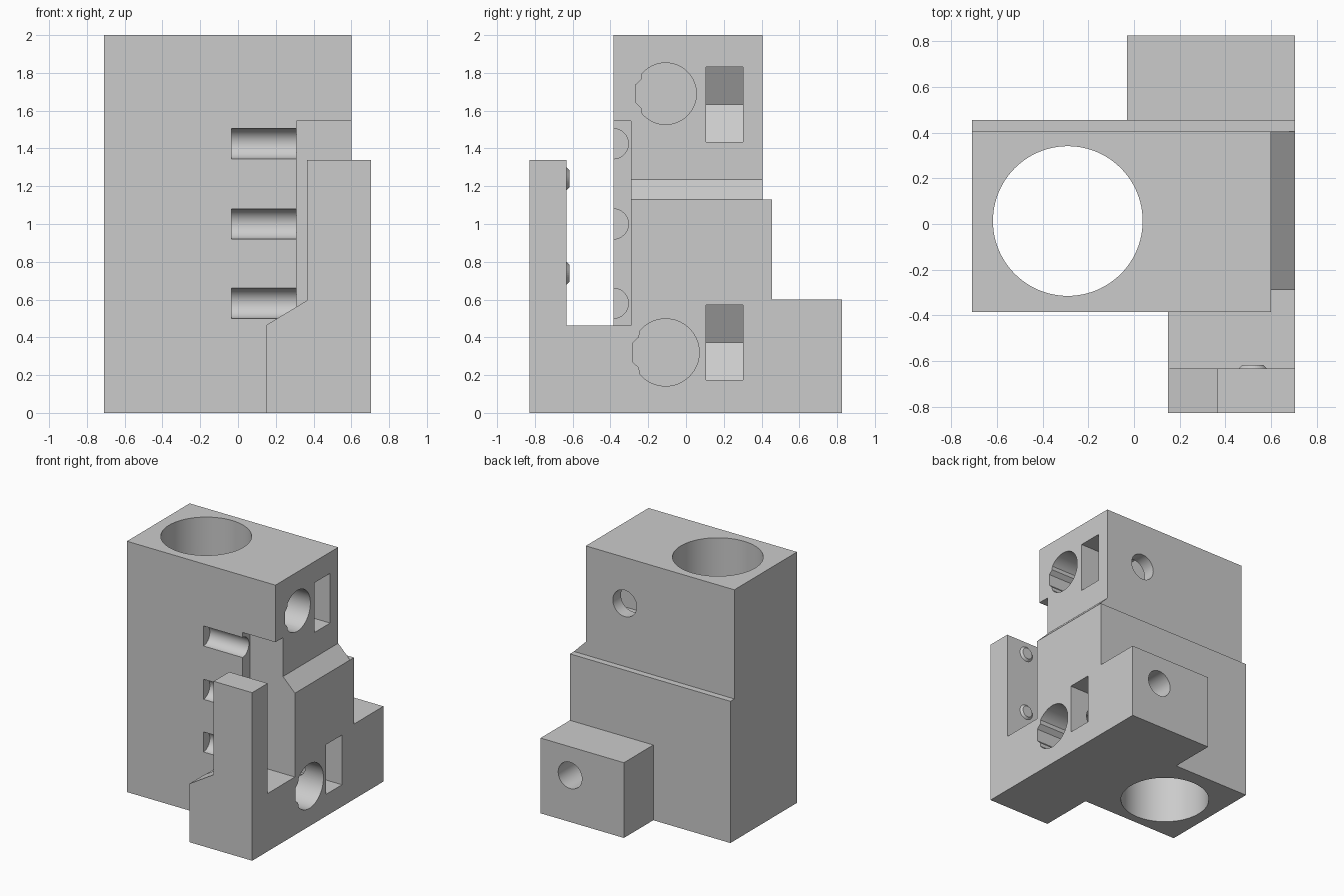
import bpy, bmesh, math
from mathutils import Matrix, Vector

cube = bpy.data.objects.get("Cube")
if cube:
    bpy.data.objects.remove(cube, do_unlink=True)

grey = bpy.data.materials.new("plain grey")
grey.use_nodes = True
COLOUR = (0.6, 0.6, 0.6, 1)
grey.diffuse_color = COLOUR
grey.node_tree.nodes["Principled BSDF"].inputs["Base Color"].default_value = COLOUR


def prism(name, points, axis, start, end):
    """Extrude a flat outline along x, y or z; points hold the other two axes in order."""
    def place(a, b, t):
        return {"x": (t, a, b), "y": (a, t, b), "z": (a, b, t)}[axis]
    bm = bmesh.new()
    face = bm.faces.new([bm.verts.new(place(a, b, start)) for a, b in points])
    ext = bmesh.ops.extrude_face_region(bm, geom=[face])
    moved = [g for g in ext["geom"] if isinstance(g, bmesh.types.BMVert)]
    bmesh.ops.translate(bm, verts=moved, vec=Vector(place(0, 0, end - start)))
    bmesh.ops.recalc_face_normals(bm, faces=bm.faces)
    mesh = bpy.data.meshes.new(name)
    bm.to_mesh(mesh)
    bm.free()
    mesh.materials.append(grey)
    obj = bpy.data.objects.new(name, mesh)
    bpy.context.collection.objects.link(obj)
    return obj


def box(name, x, y, z):
    return prism(name, [(x[0], y[0]), (x[1], y[0]), (x[1], y[1]), (x[0], y[1])], "z", *z)


def ring(a, b, r, sides):
    step = 2 * math.pi / sides
    return [(a + r * math.cos(i * step), b + r * math.sin(i * step)) for i in range(sides)]


def combine(target, tool, operation):
    mod = target.modifiers.new(operation.lower(), "BOOLEAN")
    mod.operation = operation
    mod.solver = "EXACT"
    mod.object = tool
    bpy.context.view_layer.objects.active = target
    bpy.ops.object.modifier_apply(modifier=mod.name)
    bpy.data.objects.remove(tool, do_unlink=True)


def cut(tool):
    tool.hide_render = True
    combine(body, tool, "DIFFERENCE")


# Main block, wider below a sloped shoulder
body = prism("clamp_body", [(-0.71, 0), (0.705, 0), (0.705, 1.13), (0.6, 1.235),
                            (0.6, 2), (-0.71, 2)], "y", -0.385, 0.405)

# Thicker lower back, rear block and front foot
for part in (box("lower_back", (-0.71, 0.705), (0.3, 0.455), (0, 1.13)),
             box("rear_block", (-0.03, 0.705), (0.3, 0.825), (0, 0.6)),
             box("front_foot", (0.15, 0.705), (-0.75, -0.3), (0, 0.462))):
    combine(body, part, "UNION")

# Upright front arm with a sloped step
arm = prism("front_arm", [(0.15, 0), (0.705, 0), (0.705, 1.34), (0.365, 1.34),
                          (0.365, 0.595), (0.15, 0.465)], "y", -0.828, -0.633)
combine(body, arm, "UNION")

# Recess in the front right corner
cut(box("corner_recess", (0.31, 0.9), (-0.6, -0.29), (0.462, 1.545)))

# Half-round slots across the front
for z in (0.58, 1.0, 1.425):
    cut(prism("front_slot", ring(-0.385, z, 0.08, 48), "x", -0.035, 0.33))

# Large vertical bore
cut(prism("main_bore", ring(-0.29, 0.013, 0.328, 96), "z", -0.1, 2.1))


def rod_outline(y, z, r):
    """Circle with a flattened side and a shallow key slot."""
    flat = y - r * 0.79
    points = [(max(a, flat), b) for a, b in ring(y, z, r, 64) if a > flat]
    tip = y - r * 0.98
    # the outline starts at +y, so split it where the flat side lies
    half = sum(1 for a, b in points if b >= z - 1e-6 and a > flat)
    upper = [p for p in points if p[1] >= z - 1e-6]
    lower = [p for p in points if p[1] < z - 1e-6]
    key = [(flat, z + r * 0.46), (tip, z + r * 0.28),
           (tip, z - r * 0.28), (flat, z - r * 0.46)]
    return upper + key + lower


# Side pockets: rod socket, nut trap and screw hole, upper and lower
for rod_z, rod_r, floor, nut_x, nut_z, back in ((1.69, 0.163, 0.08, 0.257, 1.633, 0.6),
                                               (0.32, 0.178, 0.2, 0.445, 0.372, 1.0)):
    cut(prism("rod_socket", rod_outline(-0.108, rod_z, rod_r), "x", floor, 0.9))
    h = 0.198
    apex = nut_x - h / math.cos(math.pi / 6)
    shoulder = nut_x - h * math.tan(math.pi / 6)
    cut(prism("nut_trap", [(apex, nut_z), (shoulder, nut_z - h), (0.9, nut_z - h),
                           (0.9, nut_z + h), (shoulder, nut_z + h)], "y", 0.105, 0.303))
    cut(prism("screw_hole", ring(nut_x, nut_z, 0.105, 48), "y", -0.1, back))

# Small domed studs on the inner face of the arm
for i, z in enumerate((0.74, 1.24)):
    bm = bmesh.new()
    turn = Matrix.Translation((0.52, -0.627, z)) @ Matrix.Rotation(-math.pi / 2, 4, "X")
    bmesh.ops.create_cone(bm, cap_ends=True, segments=32, radius1=0.065,
                          radius2=0.045, depth=0.02, matrix=turn)
    mesh = bpy.data.meshes.new("arm_stud")
    bm.to_mesh(mesh)
    bm.free()
    mesh.materials.append(grey)
    stud = bpy.data.objects.new("arm_stud_" + ("lower", "upper")[i], mesh)
    bpy.context.collection.objects.link(stud)

# Smooth the round walls, keep corners crisp
bpy.ops.object.select_all(action="DESELECT")
body.select_set(True)
bpy.context.view_layer.objects.active = body
bpy.ops.object.shade_smooth_by_angle(angle=math.radians(25))
